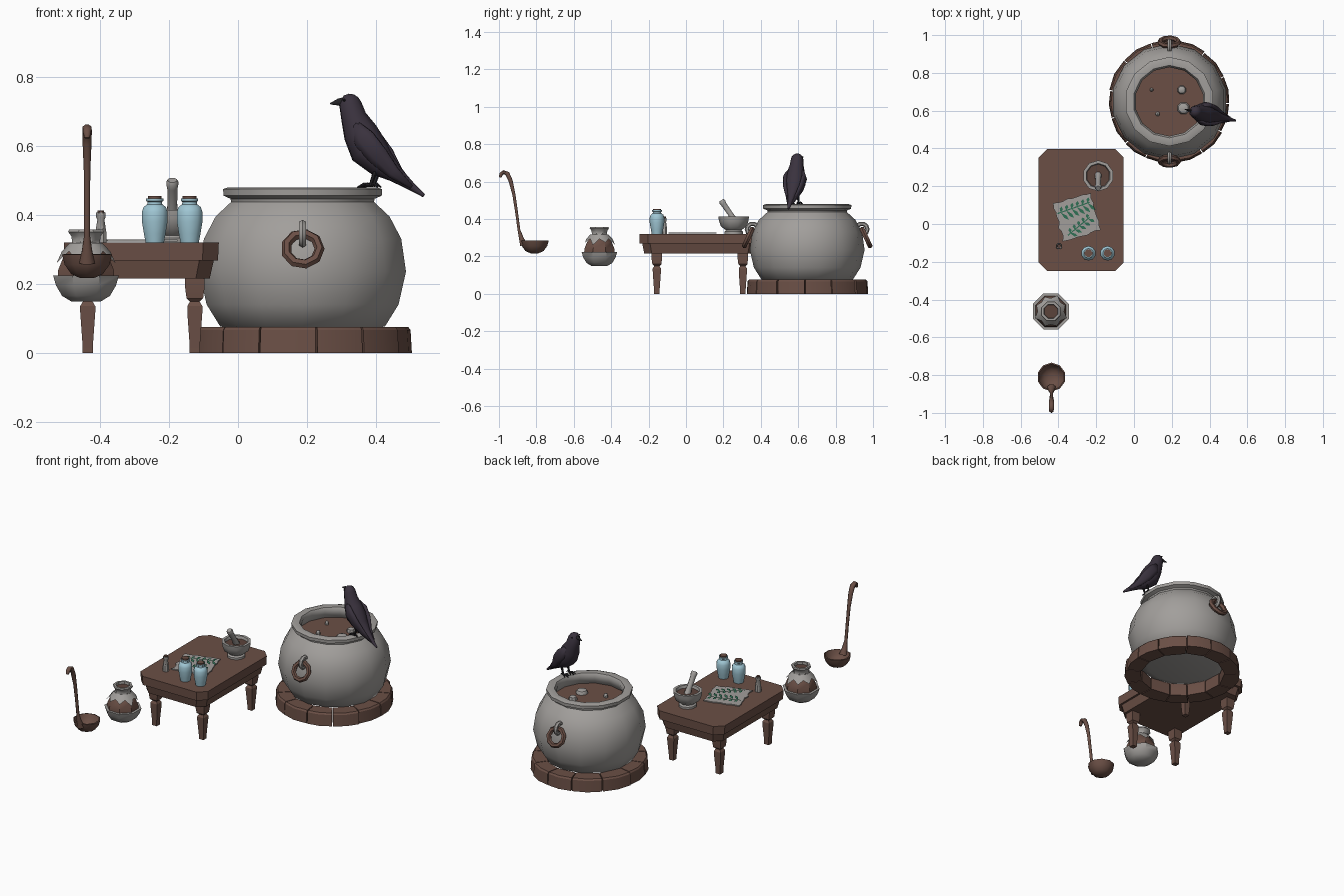
import bpy, bmesh, math, random
from mathutils import Vector

if "Cube" in bpy.data.objects:
    bpy.data.objects.remove(bpy.data.objects["Cube"])
random.seed(4)


def material(name, *rgb):
    m = bpy.data.materials.new(name)
    m.diffuse_color = (*rgb, 1)
    m.use_nodes = True
    m.node_tree.nodes["Principled BSDF"].inputs["Base Color"].default_value = m.diffuse_color
    return m


BROWN = material("brown wood", .145, .078, .060)
DARK = material("dark brown", .105, .056, .044)
GREY = material("warm grey", .36, .345, .33)
BLUE = material("pale blue", .35, .57, .66)
PLUM = material("plum black", .042, .032, .048)
BLACK = material("black", .018, .017, .02)
GREEN = material("leaf green", .03, .16, .09)


def finish(name, bm, mat, angle=40):
    bmesh.ops.recalc_face_normals(bm, faces=bm.faces)
    me = bpy.data.meshes.new(name)
    bm.to_mesh(me)
    bm.free()
    me.materials.append(mat)
    ob = bpy.data.objects.new(name, me)
    bpy.context.collection.objects.link(ob)
    bpy.ops.object.select_all(action='DESELECT')
    ob.select_set(True)
    bpy.context.view_layer.objects.active = ob
    bpy.ops.object.shade_smooth_by_angle(angle=math.radians(angle))
    return ob


def skin(bm, rings, caps=True):
    """Bridge successive vertex rings with quads."""
    vs = [[bm.verts.new(p) for p in r] for r in rings]
    n = len(vs[0])
    for a, b in zip(vs, vs[1:]):
        for i in range(n):
            bm.faces.new((a[i], a[(i + 1) % n], b[(i + 1) % n], b[i]))
    if caps:
        bm.faces.new(vs[0])
        bm.faces.new(vs[-1])


def lathe(name, x, y, profile, mat, sides=12, angle=40, caps=True):
    bm = bmesh.new()
    turn = [math.tau * (i + .5) / sides for i in range(sides)]
    skin(bm, [[(x + r * math.cos(t), y + r * math.sin(t), z) for t in turn]
              for r, z in profile], caps)
    return finish(name, bm, mat, angle)


def tube(name, pts, mat, sides=8, side=(1, 0, 0), wide=1.0, angle=50):
    """Sweep an oval along (x, y, z, radius) points."""
    bm, s, rings = bmesh.new(), Vector(side).normalized(), []
    for i, p in enumerate(pts):
        a, b = pts[max(i - 1, 0)], pts[min(i + 1, len(pts) - 1)]
        up = (Vector(b[:3]) - Vector(a[:3])).cross(s).normalized()
        rings.append([Vector(p[:3]) + p[3] * (wide * math.cos(t) * s + math.sin(t) * up)
                      for t in (math.tau * (k + .5) / sides for k in range(sides))])
    skin(bm, rings)
    return finish(name, bm, mat, angle)


def prism(name, levels, mat, angle=30):
    """Stack of (outline, z) levels."""
    bm = bmesh.new()
    skin(bm, [[(x, y, z) for x, y in o] for o, z in levels])
    return finish(name, bm, mat, angle)


def torus(name, centre, R, r, u, v, mat, major=10, minor=6):
    bm, c, u, v = bmesh.new(), Vector(centre), Vector(u).normalized(), Vector(v).normalized()
    w, grid = u.cross(v), []
    for i in range(major + 1):
        t = math.tau * (i % major) / major
        d = u * math.cos(t) + v * math.sin(t)
        grid.append([c + d * (R + r * math.cos(q)) + w * r * math.sin(q)
                     for q in (math.tau * k / minor for k in range(minor))])
    skin(bm, grid, False)
    bmesh.ops.remove_doubles(bm, verts=bm.verts, dist=1e-5)
    return finish(name, bm, mat, 50)


# cauldron, its contents and bubbles
CX, CY = .187, .648
lathe("cauldron", CX, CY, [(.2, .065), (.245, .077), (.285, .14), (.307, .235), (.293, .33),
      (.258, .395), (.212, .437), (.214, .446), (.235, .455), (.236, .474), (.222, .479),
      (.192, .477), (.182, .46), (.19, .43), (.21, .40)], GREY, 14, 45)
lathe("brew", CX, CY, [(.2, .40), (.2, .412)], BROWN, 14)
for x, y, r in ((.093, .71, .01), (.253, .71, .024), (.262, .613, .034), (.125, .582, .012)):
    lathe("bubble", x, y, [(r, .40), (r, .418), (r * .8, .43), (r * .3, .435)], GREY, 8)

# stone ring under the cauldron, uneven blocks
N = 13
cuts = [math.tau * (i + random.uniform(-.14, .14)) / N for i in range(N)]
for i in range(N):
    a, b = cuts[i] + .008, cuts[(i + 1) % N] + (math.tau if i == N - 1 else 0) - .008
    k = random.uniform(.98, 1.01)

    def block(ro, ri):
        return [(CX + r * k * math.cos(t), CY + r * k * math.sin(t))
                for r, t in ((ro, a), (ro * 1.01, (a + b) / 2), (ro, b), (ri, b), (ri, a))]
    prism("base_stone", [(block(.322, .238), 0), (block(.318, .238), .066),
                         (block(.311, .242), .075)], BROWN)

# ring handles and lugs, front and back
for s in (-1, 1):
    torus("handle_lug", (CX, CY + s * .292, .345), .03, .012, (0, 1, 0), (0, 0, 1), GREY)
    torus("handle_ring", (CX, CY + s * .315, .301), .049, .0145,
          (1, 0, 0), (0, -s * .42, .9), BROWN, 9)


# crow perched on the rim
def crow_point(u, z, off=0):
    return (u + .215 * off, .603 - .22 * (u - .285) + .977 * off, z)


SIDE = (.215, .977, 0)
tube("crow_body", [(*crow_point(u, z), r) for u, z, r in (
    (.328, .749, .008), (.327, .742, .022), (.325, .722, .033), (.335, .682, .038), (.354, .638, .051),
    (.377, .590, .057), (.415, .549, .043), (.455, .518, .025), (.495, .487, .014),
    (.538, .455, .005))], PLUM, 10, SIDE, 1.0, 80)
tube("crow_beak", [(*crow_point(u, z), r) for u, z, r in (
    (.31, .725, .016), (.29, .726, .01), (.267, .721, .002))], BLACK, 6, SIDE, .7)
for s in (-1, 1):
    tube("crow_wing", [(*crow_point(u, z, s * o), r) for u, z, o, r in (
        (.345, .665, .036, .012), (.375, .62, .05, .034), (.415, .57, .044, .032),
        (.455, .522, .026, .02), (.505, .48, .012, .006))], PLUM, 8, SIDE, .4, 80)
    lathe("crow_eye", *crow_point(.314, 0, s * .029)[:2],
          [(.001, .727), (.004, .73), (.004, .733), (.001, .736)], BLACK, 6)
    foot = crow_point(.388, .484, s * .022)
    tube("crow_leg", [(*crow_point(.39, .56, s * .022), .012), (*crow_point(.402, .525, s * .022), .007),
                      (*foot, .005)], BLACK, 6, SIDE)
    for du, do in ((-.038, 0), (-.03, .017), (-.03, -.017), (.022, 0)):
        tube("crow_toe", [(*foot, .005), (*crow_point(.388 + du / 2, .488, s * .022 + do / 2), .005),
                          (*crow_point(.388 + du, .479, s * .022 + do), .002)], BLACK, 5, SIDE)

# table
TX, TY = -.28, .074


def chamfered(hx, hy, c):
    return [(TX + x, TY + y) for x, y in (
        (hx, c - hy), (hx, hy - c), (hx - c, hy), (c - hx, hy),
        (-hx, hy - c), (-hx, c - hy), (c - hx, -hy), (hx - c, -hy))]


prism("table_top", [(chamfered(.222, .322, .045), .268), (chamfered(.2245, .3235, .045), .32)], BROWN)
prism("table_apron", [(chamfered(.198, .297, .04), .215), (chamfered(.21, .308, .042), .268)], BROWN)
for sx in (-1, 1):
    for sy in (-1, 1):
        lathe("table_leg", TX + sx * .155, TY + sy * .23, [
            (.021, 0), (.021, .02), (.031, .12), (.031, .135), (.02, .148), (.034, .158),
            (.04, .19), (.04, .218)], BROWN, 4, 30)

# mortar and pestle
lathe("mortar", -.19, .255, [(.05, .32), (.05, .332), (.042, .34), (.068, .36), (.079, .39), (.082, .413),
      (.066, .413), (.06, .39)], GREY, 10)
lathe("mortar_paste", -.19, .255, [(.062, .388), (.064, .397)], DARK, 10)
tube("pestle", [(-.19, .262, .385, .02), (-.19, .235, .43, .015), (-.19, .202, .478, .016),
                (-.19, .194, .492, .019), (-.19, .189, .5, .014)], GREY, 8)

# bottles and a small vial
for x in (-.241, -.14):
    lathe("bottle", x, -.155, [(.028, .32), (.033, .345), (.039, .38), (.039, .408), (.034, .422),
          (.023, .43), (.022, .437), (.026, .44), (.026, .447)], BLUE, 10)
    lathe("bottle_cork", x, -.155, [(.021, .445), (.021, .454)], BROWN, 10)
lathe("vial", -.397, -.117, [(.018, .32), (.018, .345), (.011, .385), (.015, .392), (.015, .406)], GREY, 8)
lathe("vial_stopper", -.397, -.117, [(.011, .404), (.01, .412)], DARK, 8)

# torn paper sheet with two herb sprigs
corners = [Vector(p) for p in ((-.43, .11), (-.23, .164), (-.177, -.03), (-.373, -.095))]
edge = [tuple(corners[i].lerp(corners[(i + 1) % 4], j / 8)
              + Vector((random.uniform(-.006, .006), random.uniform(-.006, .006))))
        for i in range(4) for j in range(8)]
prism("paper", [(edge, .322), (edge, .328)], GREY)


def sprig(start, end, leaves, size, drop):
    a, b = Vector(start), Vector(end)
    d, bm = (b - a).normalized(), bmesh.new()
    n = Vector((-d.y, d.x))

    def flat(points):
        bm.faces.new([bm.verts.new((p.x, p.y, .333)) for p in points])
    flat((a - n * .003, b - n * .003, b + n * .003, a + n * .003))
    for i in range(leaves):
        root = a.lerp(b, (i + .6) / leaves)
        for s in (-1, 1):
            size_s = size * (drop if s < 0 else .7)
            tip = root + (d * .55 + n * s).normalized() * size_s
            mid, across = root.lerp(tip, .6), (tip - root).orthogonal().normalized() * .009
            flat((root, mid - across, tip, mid + across))
    finish("herb_sprig", bm, GREEN)


sprig((-.405, .055), (-.235, .115), 6, .045, 1.3)
sprig((-.35, -.06), (-.235, .035), 5, .04, 1.0)

# clay jar in a bowl, with a cloth collar
JX, JY = -.44, -.463
lathe("jar_bowl", JX, JY, [(.045, .148), (.075, .165), (.094, .195), (.103, .224), (.088, .224)], GREY, 8)
lathe("jar_body", JX, JY, [(.088, .218), (.087, .24), (.072, .275), (.05, .305)], BROWN, 8)
lathe("jar_neck", JX, JY, [(.052, .298), (.043, .318), (.046, .338), (.056, .35), (.053, .357),
      (.04, .357), (.038, .34)], GREY, 8)
lathe("jar_contents", JX, JY, [(.038, .335), (.038, .343)], DARK, 8)
bm = bmesh.new()
for i in range(16):
    pts = []
    for j in (i, i + 1):
        t, low = math.tau * j / 16, (j % 2) * (.6 + .4 * (j % 3 == 0))
        pts += [(JX + r * math.cos(t), JY + r * math.sin(t), z)
                for r, z in ((.047, .318), (.07 + .022 * low, .294 - .034 * low))]
    bm.faces.new([bm.verts.new(pts[k]) for k in (0, 1, 3, 2)])
bmesh.ops.remove_doubles(bm, verts=bm.verts, dist=1e-4)
finish("jar_cloth", bm, GREY)

# ladle
lathe("ladle_bowl", -.437, -.81, [(.02, .216), (.048, .228), (.068, .255), (.076, .284),
      (.069, .286), (.058, .258), (.04, .24), (.015, .234)], BROWN, 10, 50)
tube("ladle_handle", [(-.437, y, z, r) for y, z, r in (
    (-.868, .262, .021), (-.88, .295, .014), (-.893, .34, .008), (-.905, .43, .008), (-.92, .53, .009),
    (-.938, .605, .012), (-.955, .642, .013), (-.975, .65, .012), (-.989, .64, .011),
    (-.993, .622, .007))], BROWN, 8, (1, 0, 0), 1.15)
